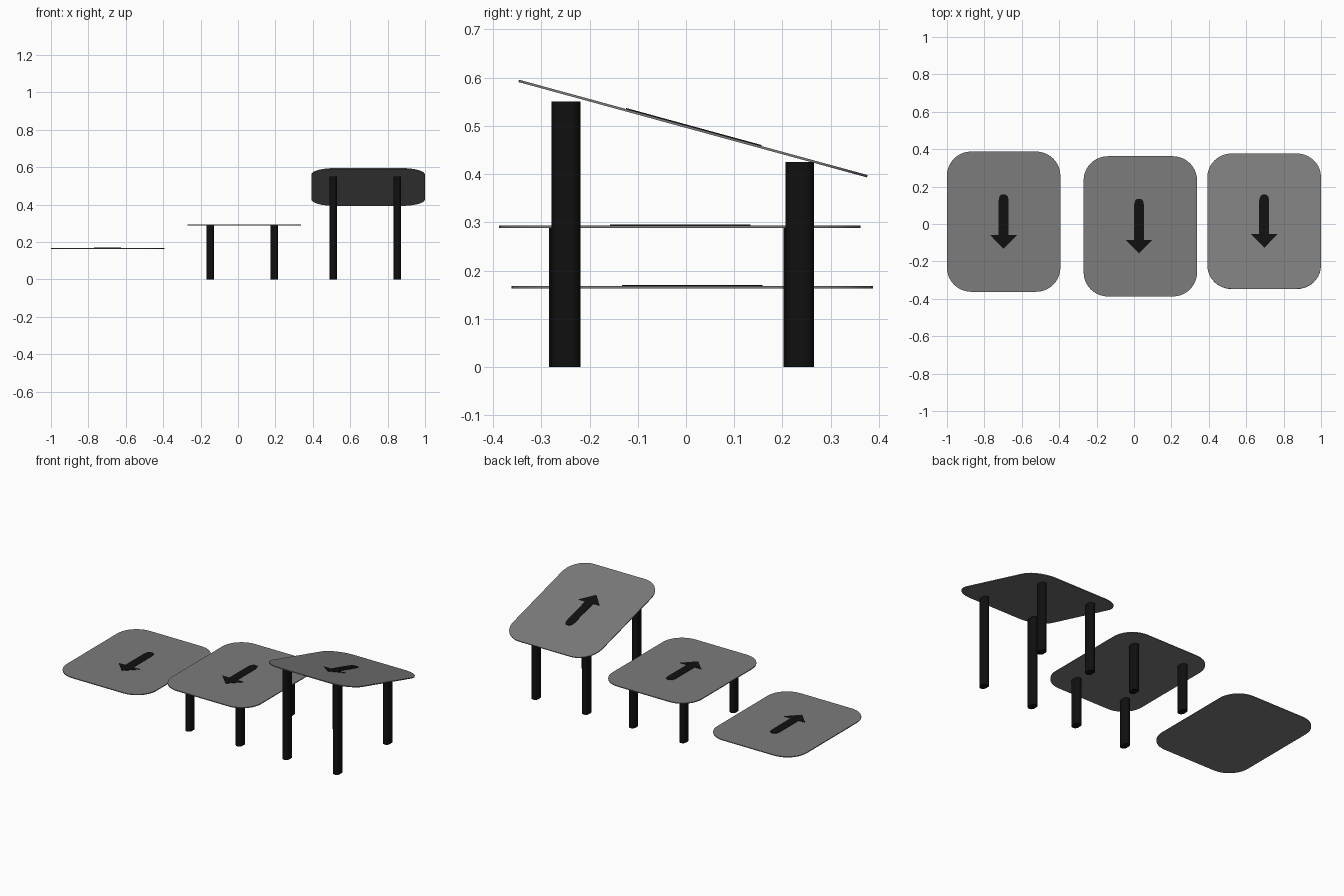
import bpy, bmesh, math
from mathutils import Matrix

if "Cube" in bpy.data.objects:
    bpy.data.objects.remove(bpy.data.objects["Cube"])


def material(name, v):
    m = bpy.data.materials.new(name)
    m.diffuse_color = (v, v, v, 1)
    m.use_nodes = True
    m.node_tree.nodes["Principled BSDF"].inputs["Base Color"].default_value = m.diffuse_color
    return m


GREY = material("grey", 0.2)
BLACK = material("black", 0.005)


def rounded_rect(w, d, r, n):
    pts = []
    for i, (sx, sy) in enumerate([(1, 1), (-1, 1), (-1, -1), (1, -1)]):
        for k in range(n + 1):
            a = math.pi / 2 * (i + k / n)
            pts.append((sx * (w / 2 - r) + r * math.cos(a),
                        sy * (d / 2 - r) + r * math.sin(a)))
    return pts


def prism(name, outline, z0, z1, matrix, mat):
    # extrude a flat outline from z0 to z1
    bm = bmesh.new()
    face = bm.faces.new([bm.verts.new((x, y, z0)) for x, y in outline])
    ext = bmesh.ops.extrude_face_region(bm, geom=[face])
    for v in ext["geom"]:
        if isinstance(v, bmesh.types.BMVert):
            v.co.z = z1
    bmesh.ops.remove_doubles(bm, verts=bm.verts, dist=1e-5)
    bmesh.ops.recalc_face_normals(bm, faces=bm.faces)
    me = bpy.data.meshes.new(name)
    bm.to_mesh(me)
    bm.free()
    me.materials.append(mat)
    ob = bpy.data.objects.new(name, me)
    ob.matrix_world = matrix
    bpy.context.collection.objects.link(ob)
    bpy.context.view_layer.objects.active = ob
    bpy.ops.object.select_all(action='DESELECT')
    ob.select_set(True)
    bpy.ops.object.shade_smooth_by_angle(angle=math.radians(35))
    return ob


T = 0.005
panel_outline = rounded_rect(0.607, 0.75, 0.13, 10)
leg_outline = rounded_rect(0.04, 0.06, 0.0195, 6)
# arrow pointing to the front, tapered at the tail
half = [(0, -0.145), (0.072, -0.072), (0.027, -0.072),
        (0.027, 0.112), (0.022, 0.135), (0.012, 0.146)]
arrow_outline = half + [(-x, y) for x, y in reversed(half[1:])]


def panel(prefix, x, y, z, tilt=0, arrow_x=0):
    m = Matrix.Translation((x, y, z)) @ Matrix.Rotation(tilt, 4, 'X')
    prism(prefix + "_panel", panel_outline, -T / 2, T / 2, m, GREY)
    prism(prefix + "_arrow", arrow_outline, T / 2 - 0.001, T / 2 + 0.002,
          m @ Matrix.Translation((arrow_x, 0, 0)), BLACK)


def legs(prefix, xc, front_y, back_y, front_h, back_h):
    for side, sx in (("left", -1), ("right", 1)):
        for end, y, h in (("front", front_y, front_h), ("back", back_y, back_h)):
            prism(f"{prefix}_{end}_{side}_leg", leg_outline, 0, h,
                  Matrix.Translation((xc + sx * 0.1715, y, 0)), BLACK)


# loose panel, level table and tilted table
panel("loose", -0.697, 0.0125, 0.1655)
panel("level", 0.034, -0.0125, 0.2905, arrow_x=-0.007)
panel("tilted", 0.696, 0.0145, 0.4945, tilt=math.radians(-15.3))
legs("level", 0.0225, -0.254, 0.232, 0.289, 0.289)
legs("tilted", 0.681, -0.249, 0.236, 0.551, 0.425)
